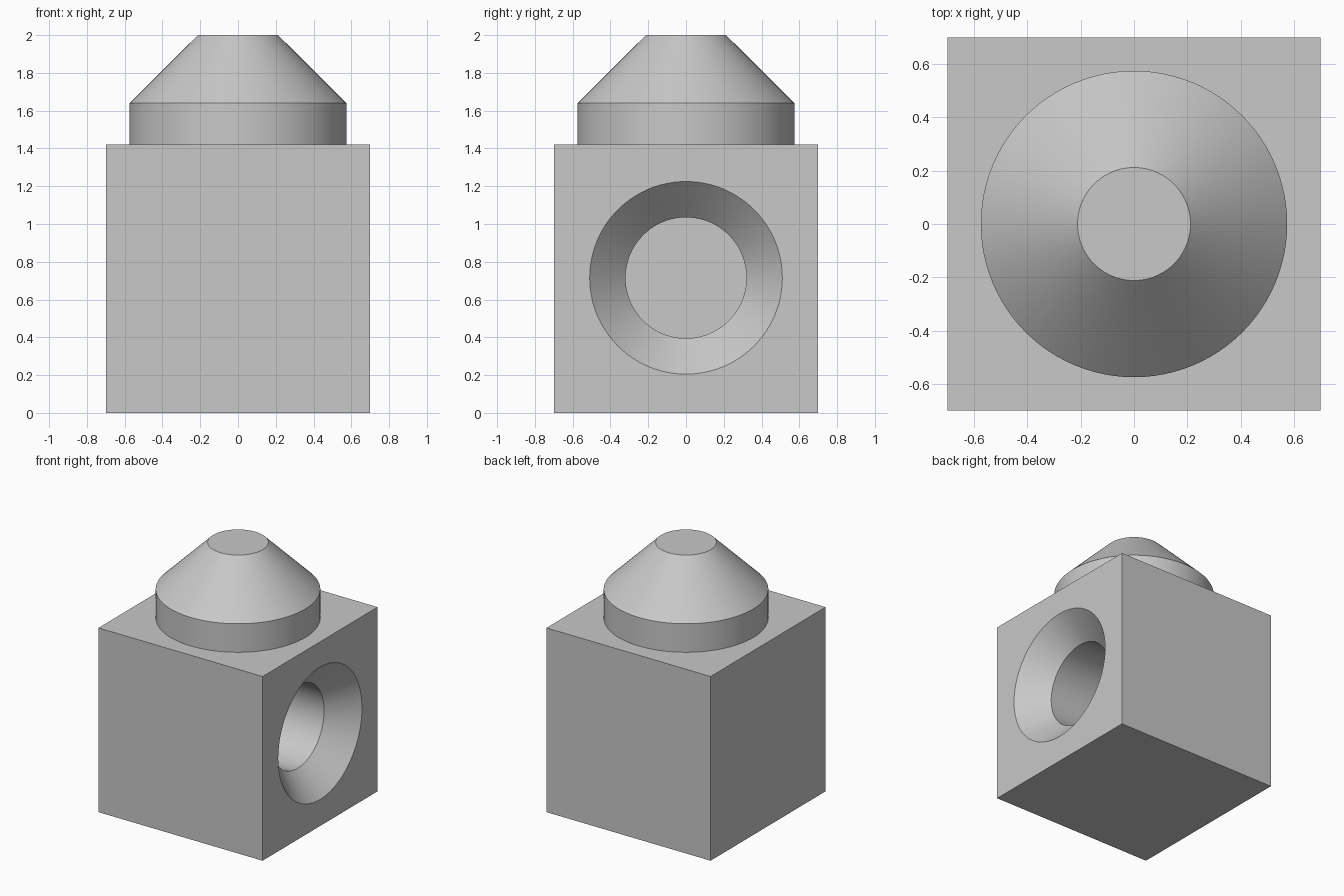
import bpy
import bmesh
import math

default = bpy.data.objects.get("Cube")
if default:
    bpy.data.objects.remove(default, do_unlink=True)

HALF, BODY_TOP, SEGMENTS = 0.7, 1.42, 96

# One grey for every part
grey = bpy.data.materials.new("light grey")
grey.use_nodes = True
colour = (0.58, 0.58, 0.58, 1)
grey.diffuse_color = colour
grey.node_tree.nodes["Principled BSDF"].inputs["Base Color"].default_value = colour


def lathe(name, profile):
    """Closed solid turned around z from (radius, height) points, bottom to top."""
    bm = bmesh.new()
    rings = []
    for radius, height in profile:
        angles = [math.tau * i / SEGMENTS for i in range(SEGMENTS)]
        rings.append([bm.verts.new((radius * math.cos(a), radius * math.sin(a), height))
                      for a in angles])
    for low, high in zip(rings, rings[1:]):
        for i in range(SEGMENTS):
            j = (i + 1) % SEGMENTS
            bm.faces.new((low[i], low[j], high[j], high[i]))
    bm.faces.new(rings[0][::-1])
    bm.faces.new(rings[-1])
    mesh = bpy.data.meshes.new(name)
    bm.to_mesh(mesh)
    bm.free()
    mesh.materials.append(grey)
    obj = bpy.data.objects.new(name, mesh)
    bpy.context.collection.objects.link(obj)
    return obj


def select_only(obj):
    bpy.ops.object.select_all(action="DESELECT")
    obj.select_set(True)
    bpy.context.view_layer.objects.active = obj


# Block body
bpy.ops.mesh.primitive_cube_add(size=1, location=(0, 0, BODY_TOP / 2))
body = bpy.context.object
body.name = "block_body"
body.scale = (2 * HALF, 2 * HALF, BODY_TOP)
bpy.ops.object.transform_apply(location=False, rotation=False, scale=True)
body.data.materials.append(grey)

# Countersunk blind socket in the left side
cutter = lathe("socket_cutter", [(0.32, -0.8), (0.32, -0.19), (0.51, 0), (0.53, 0.02)])
cutter.rotation_euler.y = math.pi / 2
cutter.location = (HALF, 0, BODY_TOP / 2 + 0.005)
cutter.hide_render = True
cut = body.modifiers.new("socket", "BOOLEAN")
cut.operation = "DIFFERENCE"
cut.solver = "EXACT"
cut.object = cutter
select_only(body)
bpy.ops.object.modifier_apply(modifier=cut.name)
bpy.data.objects.remove(cutter, do_unlink=True)

# Tapered plug on top
plug = lathe("tapered_plug", [(0.575, BODY_TOP), (0.575, 1.64), (0.212, 2)])

for part in (body, plug):
    select_only(part)
    bpy.ops.object.shade_smooth_by_angle(angle=math.radians(25))
